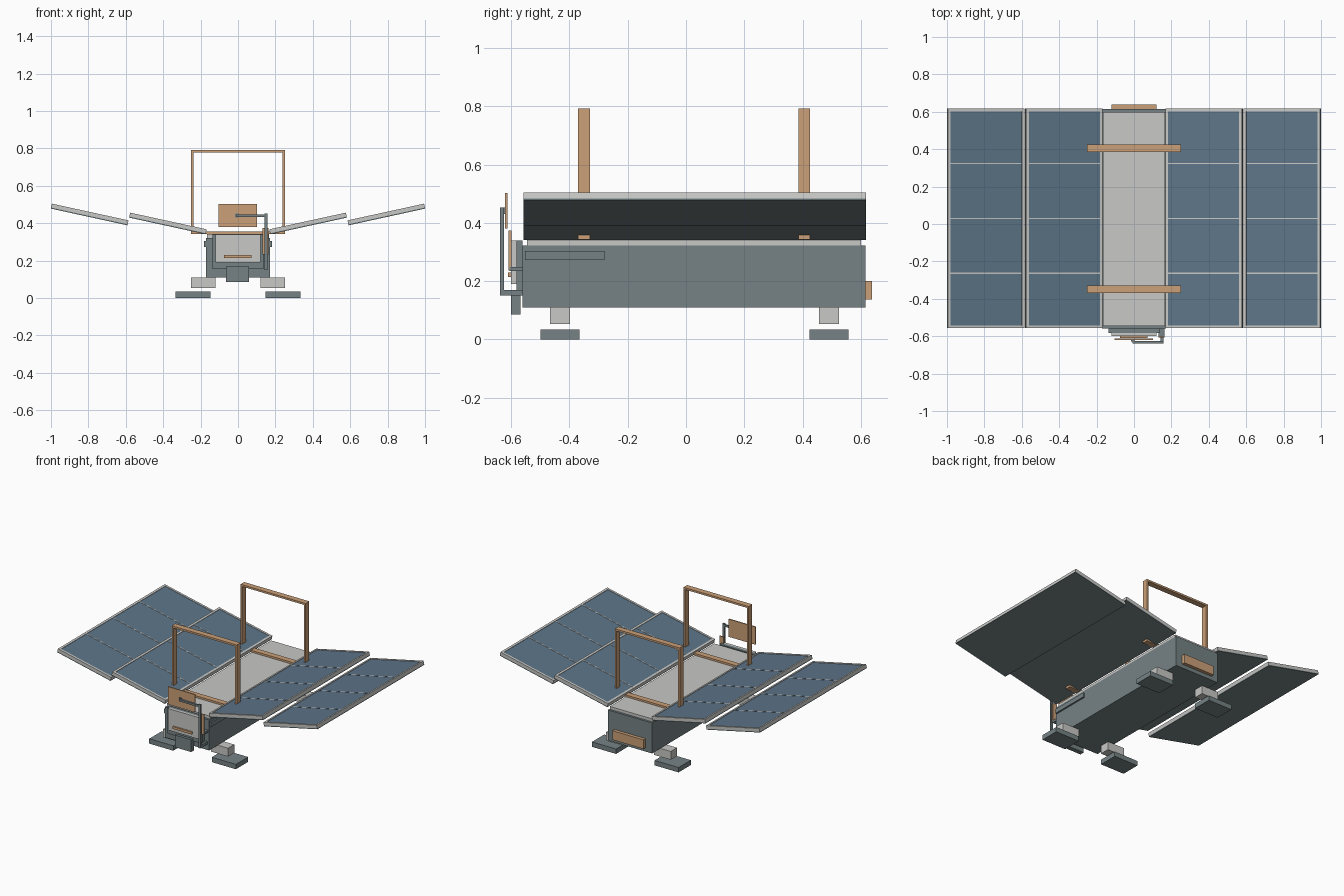
import bpy, math
from mathutils import Matrix

if "Cube" in bpy.data.objects:
    bpy.data.objects.remove(bpy.data.objects["Cube"])


def material(name, rgb):
    m = bpy.data.materials.new(name)
    m.diffuse_color = (*rgb, 1)
    m.use_nodes = True
    m.node_tree.nodes["Principled BSDF"].inputs["Base Color"].default_value = m.diffuse_color
    return m


GREY = material("slate grey", (0.18, 0.225, 0.232))
LIGHT = material("light grey", (0.58, 0.58, 0.565))
BLUE = material("cell blue", (0.109, 0.178, 0.246))
TAN = material("copper tan", (0.597, 0.352, 0.188))

FACES = [(0, 2, 3, 1), (4, 5, 7, 6), (0, 1, 5, 4),
         (2, 6, 7, 3), (0, 4, 6, 2), (1, 3, 7, 5)]


def box(name, x, y, z, mat, matrix=None):
    """Box from min/max ranges, optionally placed by a matrix."""
    verts = [(a, b, c) for c in sorted(z) for b in sorted(y) for a in sorted(x)]
    me = bpy.data.meshes.new(name)
    me.from_pydata(verts, [], FACES)
    me.materials.append(mat)
    ob = bpy.data.objects.new(name, me)
    bpy.context.collection.objects.link(ob)
    if matrix is not None:
        me.transform(matrix)
    return ob


# Main body
box("body", (-.17, .17), (-.56, .615), (.11, .322), GREY)
box("lid", (-.165, .165), (-.545, .6), (.322, .342), LIGHT)
box("rear_plate", (-.12, .12), (.615, .638), (.137, .2), TAN)

# Feet, leg blocks and side rails
for s in (-1, 1):
    for y in (-.432, .49):
        box("leg_block", (s * .12, s * .25), (y - .034, y + .034), (.053, .111), LIGHT)
        box("foot", (s * .148, s * .333), (y - .067, y + .067), (0, .034), GREY)
    box("side_rail", (s * .17, s * .181), (-.553, -.28), (.273, .304), GREY)

# Closed hoops standing across the lid
for y in (-.35, .405):
    w = (y - .02, y + .02)
    for s in (-1, 1):
        box("hoop_post", (s * .237, s * .25), w, (.342, .792), TAN)
    box("hoop_top", (-.237, .237), w, (.779, .792), TAN)
    box("hoop_base", (-.237, .237), w, (.342, .355), TAN)

# Tilted solar panels, two on each side
LEN, Y0, Y1, RIM = .419, -.557, .617, .015
TILT = math.radians(12.3)


def solar_panel(side, x, z):
    """Panel whose lower inner edge sits at (x, z)."""
    mat = Matrix.Translation((side * x, 0, z)) @ Matrix.Rotation(-side * TILT, 4, 'Y')

    def part(name, a, b, y, h, m):
        box(name, (side * a, side * b), y, h, m, mat)

    part("panel_back", 0, LEN, (Y0, Y1), (0, .006), GREY)
    part("panel_cells", RIM, LEN - RIM, (Y0 + RIM, Y1 - RIM), (.006, .024), BLUE)
    part("panel_rim", 0, RIM, (Y0, Y1), (.006, .027), LIGHT)
    part("panel_rim", LEN - RIM, LEN, (Y0, Y1), (.006, .027), LIGHT)
    for a in (Y0, Y1 - RIM):
        part("panel_rim", RIM, LEN - RIM, (a, a + RIM), (.006, .027), LIGHT)
    for i in (1, 2, 3):
        yc = Y0 + (Y1 - Y0) * i / 4
        part("panel_divider", RIM, LEN - RIM, (yc - .003, yc + .003), (.024, .0255), LIGHT)


for s in (-1, 1):
    solar_panel(s, .173, .341)
    solar_panel(s, .591, .389)

# Front instrument stack
box("front_frame", (-.135, .135), (-.582, -.56), (.155, .34), GREY)
box("front_panel", (-.12, .12), (-.6, -.582), (.19, .34), LIGHT)
box("front_strip", (-.076, .072), (-.61, -.6), (.214, .23), TAN)
box("front_step", (-.063, .06), (-.6, -.568), (.085, .17), GREY)

# Arm holding the raised front plate
box("arm_base", (.142, .157), (-.638, -.56), (.15, .17), GREY)
box("arm_post", (.142, .157), (-.638, -.625), (.17, .453), GREY)
box("arm_bar", (-.008, .142), (-.638, -.625), (.434, .447), GREY)
box("arm_clip", (-.015, .004), (-.628, -.619), (.43, .453), GREY)
box("raised_plate", (-.105, .102), (-.62, -.612), (.38, .503), TAN)
box("side_bracket", (.13, .163), (-.606, -.56), (.234, .249), GREY)
box("side_plate", (.13, .163), (-.608, -.599), (.236, .374), TAN)
